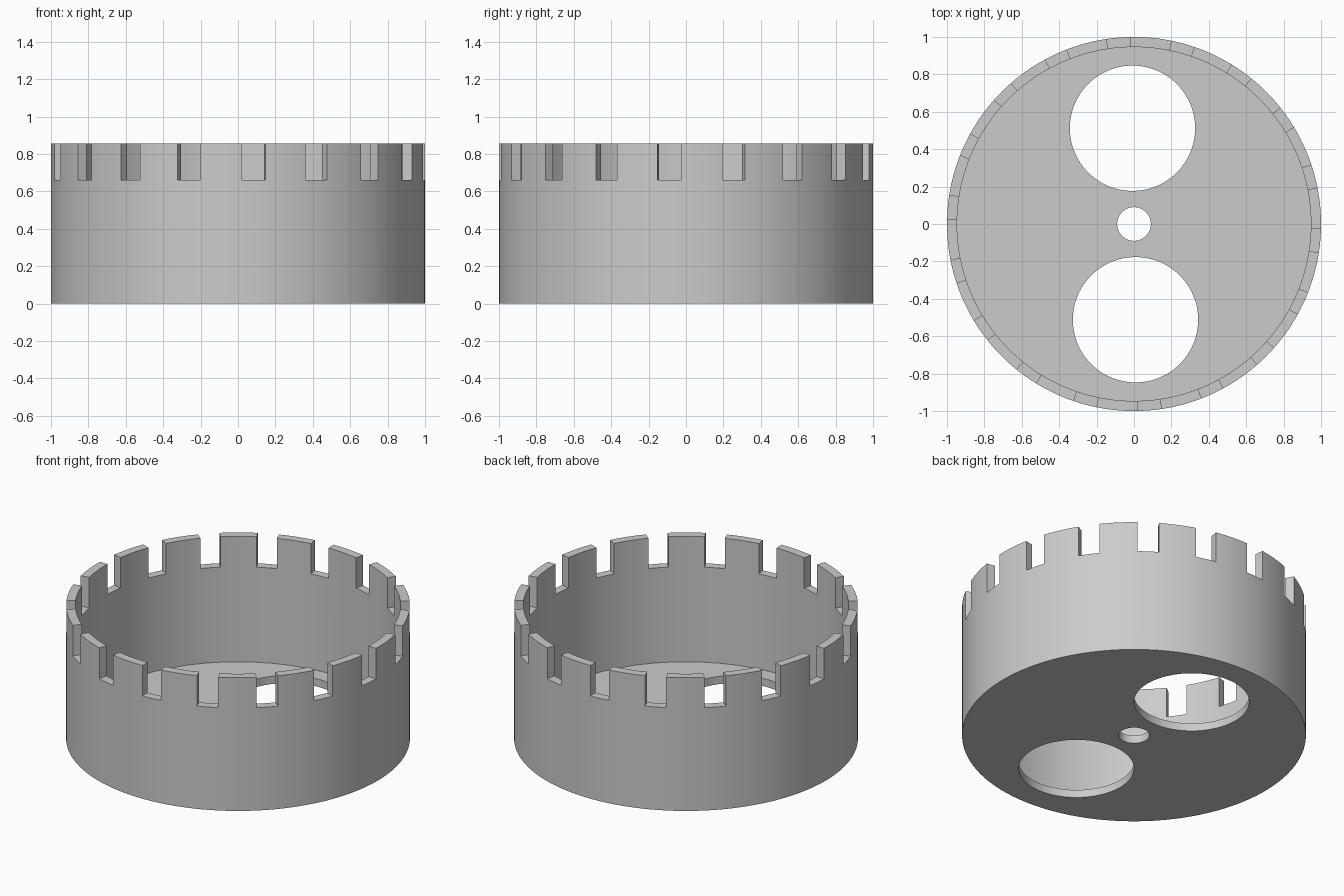
import bpy, bmesh, math

if "Cube" in bpy.data.objects:
    bpy.data.objects.remove(bpy.data.objects["Cube"])

# Main dimensions
R_OUT, R_IN = 1.0, 0.946
FLOOR, NOTCH_Z, TOP = 0.05, 0.66, 0.855
TEETH = 18
NOTCH_START, NOTCH_WIDTH = 1.2, 7.2      # degrees, measured from -y towards +x
NOTCH_SEGS, TOOTH_SEGS = 4, 7

grey = bpy.data.materials.new("plain grey")
grey.diffuse_color = (0.6, 0.6, 0.6, 1)
grey.use_nodes = True
grey.node_tree.nodes["Principled BSDF"].inputs["Base Color"].default_value = grey.diffuse_color

# Angles around the rim, and whether each segment belongs to a tooth
pitch = 360 / TEETH
angles, is_tooth = [], []
for t in range(TEETH):
    start = t * pitch + NOTCH_START
    for k in range(NOTCH_SEGS):
        angles.append(start + NOTCH_WIDTH * k / NOTCH_SEGS)
        is_tooth.append(False)
    for k in range(TOOTH_SEGS):
        angles.append(start + NOTCH_WIDTH + (pitch - NOTCH_WIDTH) * k / TOOTH_SEGS)
        is_tooth.append(True)
n = len(angles)

bm = bmesh.new()


def ring(radius, z):
    return [bm.verts.new((radius * math.sin(math.radians(a)),
                          -radius * math.cos(math.radians(a)), z)) for a in angles]


out_low, out_mid, out_top = (ring(R_OUT, z) for z in (0, NOTCH_Z, TOP))
in_low, in_mid, in_top = (ring(R_IN, z) for z in (FLOOR, NOTCH_Z, TOP))

# Underside and floor
bm.faces.new(out_low[::-1])
bm.faces.new(in_low)


def band(a, b, i):
    j = (i + 1) % n
    bm.faces.new((a[i], a[j], b[j], b[i]))


# Wall with notched rim
for i in range(n):
    band(out_low, out_mid, i)
    band(in_mid, in_low, i)
    if is_tooth[i]:
        band(out_mid, out_top, i)
        band(out_top, in_top, i)
        band(in_top, in_mid, i)
    else:
        band(out_mid, in_mid, i)
    if is_tooth[i] != is_tooth[i - 1]:    # side of a tooth
        bm.faces.new((out_mid[i], out_top[i], in_top[i], in_mid[i]))

bmesh.ops.delete(bm, geom=[v for v in bm.verts if not v.link_faces], context='VERTS')
bmesh.ops.recalc_face_normals(bm, faces=bm.faces[:])
mesh = bpy.data.meshes.new("notched_cup")
bm.to_mesh(mesh)
bm.free()
cup = bpy.data.objects.new("notched_cup", mesh)
bpy.context.collection.objects.link(cup)
mesh.materials.append(grey)

# Two large holes and the small centre hole in the floor
for x, y, r, sides in ((-0.008, 0.512, 0.335, 96), (0.008, -0.512, 0.335, 96), (0, 0, 0.09, 48)):
    bpy.ops.mesh.primitive_cylinder_add(vertices=sides, radius=r, depth=0.3, location=(x, y, 0.02))
    cutter = bpy.context.object
    cutter.name = "hole_cutter"
    cutter.hide_render = True
    cutter.data.materials.append(grey)
    mod = cup.modifiers.new("hole", 'BOOLEAN')
    mod.operation = 'DIFFERENCE'
    mod.solver = 'EXACT'
    mod.object = cutter
    bpy.context.view_layer.objects.active = cup
    bpy.ops.object.modifier_apply(modifier=mod.name)
    bpy.data.objects.remove(cutter)

# Smooth round walls, crisp edges
bpy.ops.object.select_all(action='DESELECT')
cup.select_set(True)
bpy.context.view_layer.objects.active = cup
bpy.ops.object.shade_smooth_by_angle(angle=math.radians(30))
